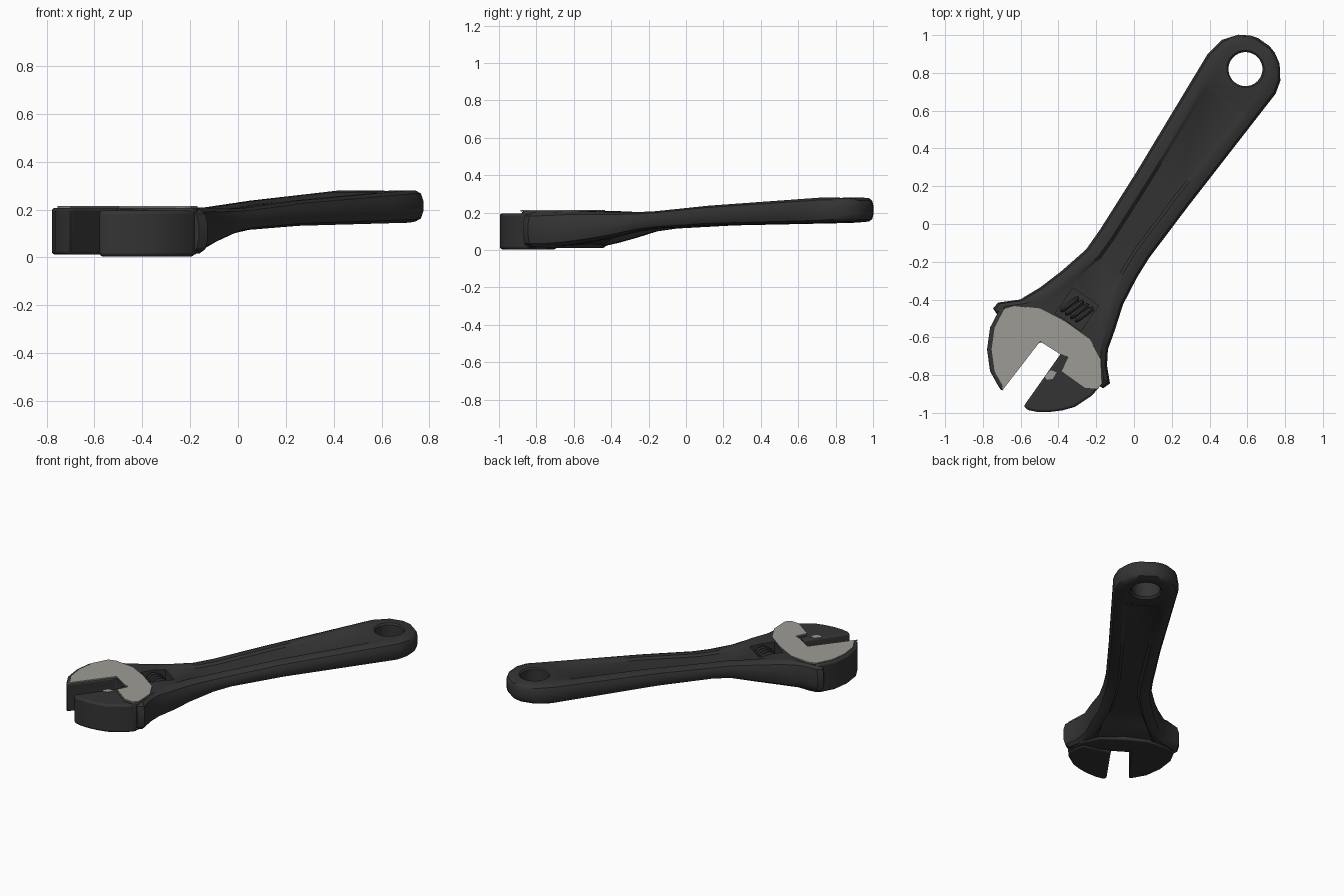
import bpy, bmesh, math
from mathutils import Vector, Matrix

cube = bpy.data.objects.get("Cube")
if cube:
    bpy.data.objects.remove(cube, do_unlink=True)


def material(name, rgb):
    mat = bpy.data.materials.new(name)
    mat.use_nodes = True
    mat.diffuse_color = (*rgb, 1)
    mat.node_tree.nodes["Principled BSDF"].inputs["Base Color"].default_value = (*rgb, 1)
    return mat


black = material("black finish", (.034, .034, .034))
steel = material("bare steel", (.34, .33, .30))

ALONG = Vector((.575, .818, 0)).normalized()    # head to handle end
ACROSS = Vector((ALONG.y, -ALONG.x, 0))         # towards the right edge


def make(name, bm, mat, angle=32):
    bmesh.ops.recalc_face_normals(bm, faces=bm.faces)
    mesh = bpy.data.meshes.new(name)
    bm.to_mesh(mesh)
    bm.free()
    mesh.materials.append(mat)
    obj = bpy.data.objects.new(name, mesh)
    bpy.context.collection.objects.link(obj)
    smooth(obj, angle)
    return obj


def activate(obj):
    bpy.ops.object.select_all(action='DESELECT')
    obj.select_set(True)
    bpy.context.view_layer.objects.active = obj


def smooth(obj, angle=32):
    activate(obj)
    bpy.ops.object.shade_smooth_by_angle(angle=math.radians(angle))


def loft(rings, name, mat):
    bm = bmesh.new()
    loops = [[bm.verts.new(p) for p in ring] for ring in rings]
    n = len(loops[0])
    for a, b in zip(loops, loops[1:]):
        for i in range(n):
            j = (i + 1) % n
            bm.faces.new((a[i], a[j], b[j], b[i]))
    bm.faces.new(loops[0])
    bm.faces.new(loops[-1])
    return make(name, bm, mat)


def prism(name, outline, low, high, mat, bevel=0):
    bm = bmesh.new()
    face = bm.faces.new([bm.verts.new((x, y, low)) for x, y in outline])
    top = bmesh.ops.extrude_face_region(bm, geom=[face])["geom"]
    bmesh.ops.translate(bm, vec=(0, 0, high - low),
                        verts=[v for v in top if isinstance(v, bmesh.types.BMVert)])
    obj = make(name, bm, mat)
    if bevel:
        mod = obj.modifiers.new("soft rim", 'BEVEL')
        mod.width, mod.segments, mod.angle_limit = bevel, 3, math.radians(50)
        activate(obj)
        bpy.ops.object.modifier_apply(modifier=mod.name)
        smooth(obj)
    return obj


def cut(obj, cutter):
    mod = obj.modifiers.new("cut", 'BOOLEAN')
    mod.operation, mod.solver, mod.object = 'DIFFERENCE', 'EXACT', cutter
    activate(obj)
    bpy.ops.object.modifier_apply(modifier=mod.name)
    bpy.data.objects.remove(cutter, do_unlink=True)


def round_cutter(x, y, z, r1, r2, depth):
    bm = bmesh.new()
    bmesh.ops.create_cone(bm, cap_ends=True, segments=40, radius1=r1, radius2=r2,
                          depth=depth, matrix=Matrix.Translation((x, y, z)))
    return make("hole_cutter", bm, black)


# Handle sections: left x y, right x y, bottom, top, top dent, bottom dent
rows = [
    (.39, .90, .75, .69, .145, .28, 0, 0),
    (.016, .28, .286, .093, .132, .237, .014, .014),
    (-.18, -.03, .08, -.18, .115, .208, .014, .014),
    (-.254, -.135, .016, -.283, .10, .203, .014, .016),
    (-.38, -.246, -.058, -.426, .065, .204, .01, .025),
    (-.497, -.336, -.10, -.558, .04, .208, 0, .035),
    (-.603, -.40, -.138, -.664, .025, .207, 0, 0),
    (-.72, -.416, -.143, -.749, .018, .203, 0, 0),
    (-.746, -.447, -.127, -.844, .016, .20, 0, 0),
    (-.714, -.495, -.164, -.87, .016, .20, 0, 0),
]


def between(a, b, t, dent):
    mixed = [p + (q - p) * t for p, q in zip(a, b)]
    return (*mixed[:6], dent, dent)


# The sunken panel starts with a short step below the hanging hole
rows[1:1] = [between(rows[0], rows[1], .2, 0), between(rows[0], rows[1], .24, .014)]

# Rounded handle end
mid, radius = Vector((.57, .795, 0)), .208
tip = []
for degrees, squeeze in ((10, .035), (22, .014), (40, .003), (65, 0)):
    a = math.radians(degrees)
    c = mid + ALONG * radius * math.cos(a)
    side = ACROSS * radius * math.sin(a)
    tip.append(((c - side).x, (c - side).y, (c + side).x, (c + side).y,
                .15 + squeeze, .28 - squeeze, 0, 0))


def section(row):
    lx, ly, rx, ry, low, high, dent_top, dent_low = row
    left, right = Vector((lx, ly, 0)), Vector((rx, ry, 0))
    width = (right - left).length
    step = (right - left) / width
    h, centre = (high - low) / 2, (high + low) / 2
    rim, panel = min(.04, width * .15), min(.075, width * .3)
    points = []
    for sign, dent in ((1, dent_top), (-1, dent_low)):
        half = [(0, .35), (rim * .3, .8), (rim, 1), (panel, 1), (panel + .015, 1 - dent / h)]
        full = half + [(width - i, f) for i, f in reversed(half)]
        for i, f in full[::sign]:
            points.append(left + step * i + Vector((0, 0, centre + sign * f * h)))
    return points


handle = loft([section(r) for r in tip + rows], "handle", black)

# Hanging hole with a chamfered lip on both sides
cut(handle, round_cutter(.59, .82, .2, .09, .09, .4))
cut(handle, round_cutter(.59, .82, .28, .085, .115, .03))
cut(handle, round_cutter(.59, .82, .148, .115, .085, .03))

# Jaw opening
cut(handle, prism("slot_cutter", [(-.70, -.89), (-.497, -.622), (-.39, -.69), (-.585, -.97)],
                  -.1, .4, black))

# Pocket for the adjusting screw
pocket_mid = Vector((-.302, -.452, 0))
pocket = [pocket_mid + ACROSS * a * .082 + ALONG * b * .082
          for a, b in ((-1, -1), (1, -1), (1, 1), (-1, 1))]
cut(handle, prism("pocket_cutter", [(p.x, p.y) for p in pocket], .1, .3, black))
smooth(handle)

# Adjusting screw: a ribbed roller with slanted ridges
rings = []
for k in range(13):
    r = .06 if k % 3 else .042
    base = pocket_mid + ACROSS * (k / 12 - .5) * .125 + Vector((0, 0, .148))
    ring = []
    for i in range(20):
        a = math.tau * i / 20
        ring.append(base + ALONG * r * math.cos(a) + Vector((0, 0, r * math.sin(a)))
                    + ACROSS * .014 * math.cos(a))
    rings.append(ring)
loft(rings, "adjusting_screw", black)

# Fixed jaw and head
head = [(-.70, -.885), (-.72, -.855), (-.762, -.78), (-.778, -.664), (-.762, -.548),
        (-.709, -.447), (-.635, -.432), (-.497, -.447), (-.365, -.516), (-.233, -.611),
        (-.175, -.717), (-.17, -.845), (-.196, -.875), (-.26, -.87), (-.386, -.78),
        (-.35, -.705), (-.39, -.69), (-.497, -.622)]
prism("fixed_jaw", head, .012, .207, black, .012)

# Ground steel face, set in from the outer left edge
face = [(x + .024 if x < -.701 else x, y) for x, y in head]
prism("steel_face", face, .206, .214, steel)

# Sliding jaw
jaw = [(-.585, -.966), (-.39, -.69), (-.20, -.74), (-.18, -.86), (-.225, -.91),
       (-.312, -.968), (-.38, -.987), (-.444, -.995), (-.51, -.995), (-.56, -.985)]
prism("sliding_jaw", jaw, .004, .196, black, .014)

# Small worn steel patch on the sliding jaw
prism("steel_patch", [(-.475, -.81), (-.445, -.772), (-.41, -.785), (-.43, -.82), (-.46, -.825)],
      .194, .199, steel)
